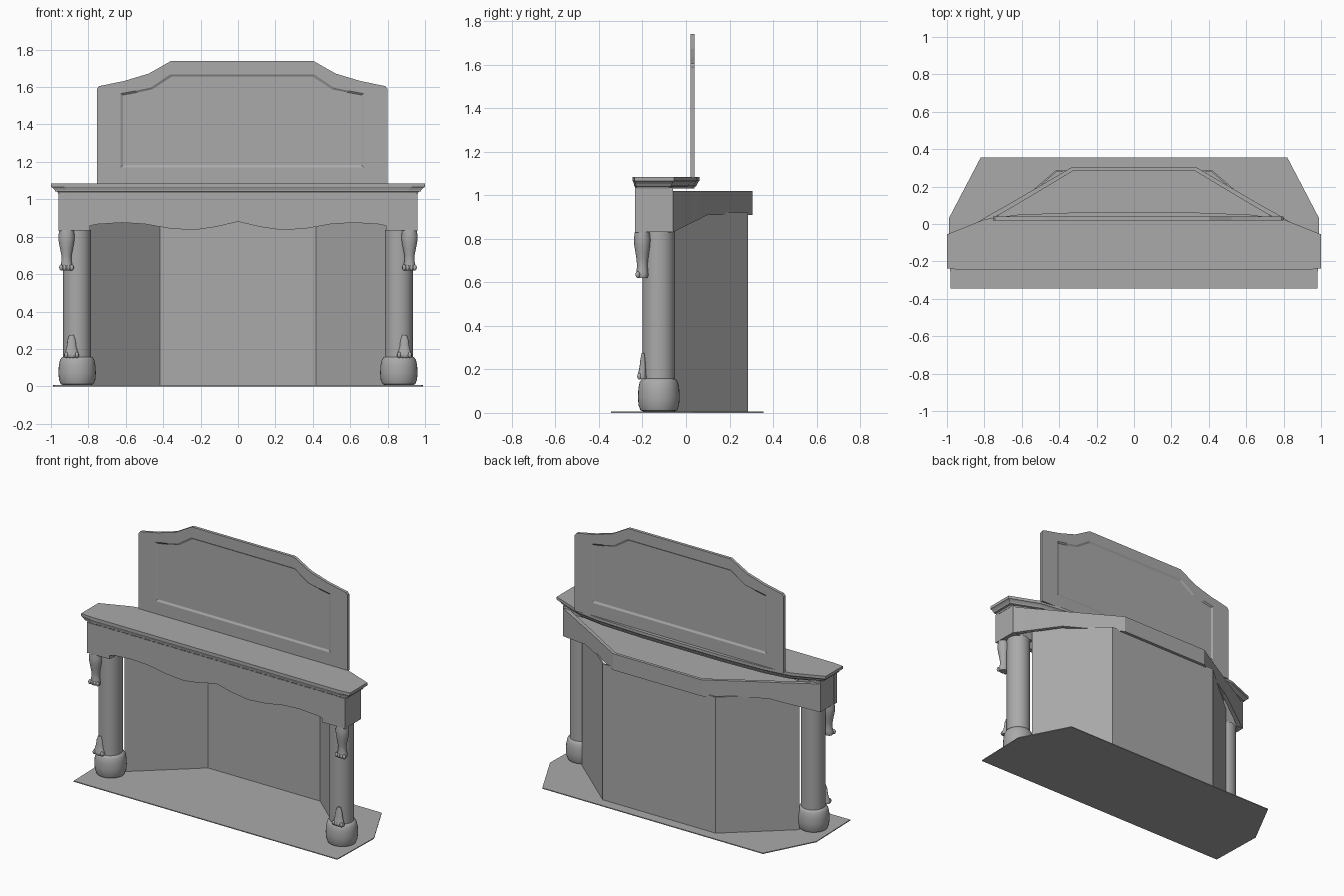
import bpy
import bmesh
from math import cos, sin, tau

cube = bpy.data.objects.get("Cube")
if cube:
    bpy.data.objects.remove(cube, do_unlink=True)

stone = bpy.data.materials.new("grey stone")
stone.use_nodes = True
GREY = (0.4, 0.4, 0.4, 1)
stone.diffuse_color = GREY
stone.node_tree.nodes["Principled BSDF"].inputs["Base Color"].default_value = GREY


def loft(name, loops, smooth=False):
    """Skin a list of equal-length point loops and cap both ends."""
    bm = bmesh.new()
    rings = [[bm.verts.new(p) for p in loop] for loop in loops]
    n = len(rings[0])
    for a, b in zip(rings, rings[1:]):
        for i in range(n):
            j = (i + 1) % n
            bm.faces.new((a[i], a[j], b[j], b[i]))
    bm.faces.new(rings[0][::-1])
    bm.faces.new(rings[-1])
    bmesh.ops.recalc_face_normals(bm, faces=bm.faces[:])
    mesh = bpy.data.meshes.new(name)
    bm.to_mesh(mesh)
    bm.free()
    mesh.materials.append(stone)
    obj = bpy.data.objects.new(name, mesh)
    bpy.context.collection.objects.link(obj)
    if smooth:
        bpy.ops.object.select_all(action='DESELECT')
        obj.select_set(True)
        bpy.context.view_layer.objects.active = obj
        bpy.ops.object.shade_smooth_by_angle(angle=0.7)
    return obj


def mirrored(half):
    """Close a right-hand outline with its reflection in the first coordinate."""
    return half + [(-p[0], *p[1:]) for p in reversed(half)]


def prism(name, outline, z0, z1):
    return loft(name, [[(x, y, z) for x, y in outline] for z in (z0, z1)])


def turned(name, rings, sides=24):
    """Stack elliptical rings given as (cx, cy, rx, ry, z)."""
    return loft(name, [[(cx + rx * cos(tau * i / sides), cy + ry * sin(tau * i / sides), z)
                        for i in range(sides)] for cx, cy, rx, ry, z in rings], True)


def ribbon(name, path, inset):
    """Wall along a path of (x, y, bottom, top), thickened towards the inside."""
    loft(name, [[(x, y, lo), (x, y, hi), (x * (1 - inset), y - inset, hi),
                 (x * (1 - inset), y - inset, lo)] for x, y, lo, hi in path])


# Hearth slab
prism("hearth_slab", mirrored([(0.98, -0.345), (0.99, 0.03), (0.82, 0.355)]), 0, 0.006)

# Firebox walls
ribbon("firebox_wall", mirrored([(0.81, -0.05, 0.004, 0.92), (0.42, 0.285, 0.004, 0.92)]), 0.008)

# Angled rear frame whose lower edge sweeps down to the front corners
ribbon("rear_frame", mirrored([
    (0.955, -0.06, 0.83, 1.02), (0.89, -0.02, 0.85, 1.02), (0.82, 0.02, 0.87, 1.02),
    (0.75, 0.062, 0.89, 1.02), (0.68, 0.1, 0.91, 1.02), (0.33, 0.305, 0.91, 1.02)]), 0.02)
prism("firebox_ceiling", mirrored([(0.92, -0.07), (0.32, 0.29)]), 0.985, 0.995)

# Front apron with a wavy lower edge
wave = [(0.96, 1.035), (0.96, 0.83), (0.88, 0.84), (0.75, 0.867), (0.62, 0.875), (0.5, 0.868),
        (0.37, 0.845), (0.24, 0.835), (0.12, 0.852), (0.01, 0.878)]
loft("front_apron", [[(x, y, z) for x, z in mirrored(wave)] for y in (-0.235, -0.2)])

# Mantel shelf with stepped moulding
levels = [(0.04, 1.03), (0.035, 1.04), (0.022, 1.043), (0.02, 1.05), (0.01, 1.06),
          (0.004, 1.064), (0, 1.066), (0, 1.085)]
shelf = mirrored([(0.93, -0.245), (1.0, -0.237), (1.0, -0.055), (0.8, 0.025), (0.62, 0.05),
                  (0.3, 0.062)])
loft("mantel_shelf", [[(x - d * x, y + d * (0.3 if y < -0.1 else -0.6), z) for x, y in shelf]
                      for d, z in levels])

# Overmantel panel, recessed on both faces
outer = mirrored([(0.777, 1.08), (0.777, 1.59), (0.765, 1.605), (0.63, 1.633), (0.5, 1.672),
                  (0.38, 1.74)])
inner = mirrored([(0.65, 1.17), (0.65, 1.45), (0.65, 1.565), (0.57, 1.58), (0.49, 1.597),
                  (0.385, 1.668)])
field = [(x * 0.98, 1.42 + (z - 1.42) * 0.95) for x, z in inner]
steps = [(field, 0.027), (inner, 0.02), (outer, 0.02), (outer, 0.04), (inner, 0.04), (field, 0.033)]
loft("overmantel_panel", [[(x + 0.0225, y, z) for x, z in loop] for loop, y in steps])

for s, side in ((1, "left"), (-1, "right")):
    # Column on a rounded base, below a solid corner block
    c = 0.86 * s
    prism(f"{side}_corner_block", [(0.79 * s, -0.234), (0.958 * s, -0.234),
                                   (0.958 * s, -0.06), (0.79 * s, -0.06)], 0.832, 1.035)
    turned(f"{side}_column", [(c, -0.125, 0.075, 0.075, z) for z in (0.14, 0.835)], 32)
    profile = [(0.07, 0.005), (0.088, 0.012), (0.097, 0.035), (0.1, 0.07), (0.098, 0.11),
               (0.092, 0.14), (0.083, 0.155), (0.07, 0.16)]
    turned(f"{side}_base", [(c, -0.125, r, r * 0.96, z) for r, z in profile], 32)

    # Carved animal leg hanging from the apron
    leg = [(0.04, 0.034, 0.832), (0.043, 0.038, 0.8), (0.041, 0.037, 0.77), (0.034, 0.031, 0.735),
           (0.027, 0.026, 0.7), (0.026, 0.024, 0.675), (0.031, 0.027, 0.65), (0.034, 0.028, 0.632),
           (0.03, 0.024, 0.62)]
    turned(f"{side}_carved_leg", [(0.917 * s, -0.201, rx, ry, z) for rx, ry, z in leg])

    # Paw resting on the base
    paw = [(0.012, -0.198, 0.006, 0.275), (0.022, -0.198, 0.012, 0.245), (0.025, -0.198, 0.015, 0.215),
           (0.032, -0.2, 0.018, 0.19), (0.04, -0.202, 0.022, 0.17), (0.038, -0.2, 0.02, 0.155)]
    turned(f"{side}_paw", [(0.89 * s, y, rx, ry, z) for rx, y, ry, z in paw])
    for foot, x0, y0, z0 in (("paw", 0.89, -0.214, 0.168), ("leg", 0.917, -0.222, 0.635)):
        for k in range(4):
            ball = [(0.3, -0.95), (0.8, -0.6), (1, 0), (0.8, 0.6), (0.3, 0.95)]
            turned(f"{side}_{foot}_toe_{k + 1}",
                   [((x0 + (k - 1.5) * 0.019) * s, y0, 0.011 * r, 0.011 * r, z0 + 0.016 * h)
                    for r, h in ball], 10)
